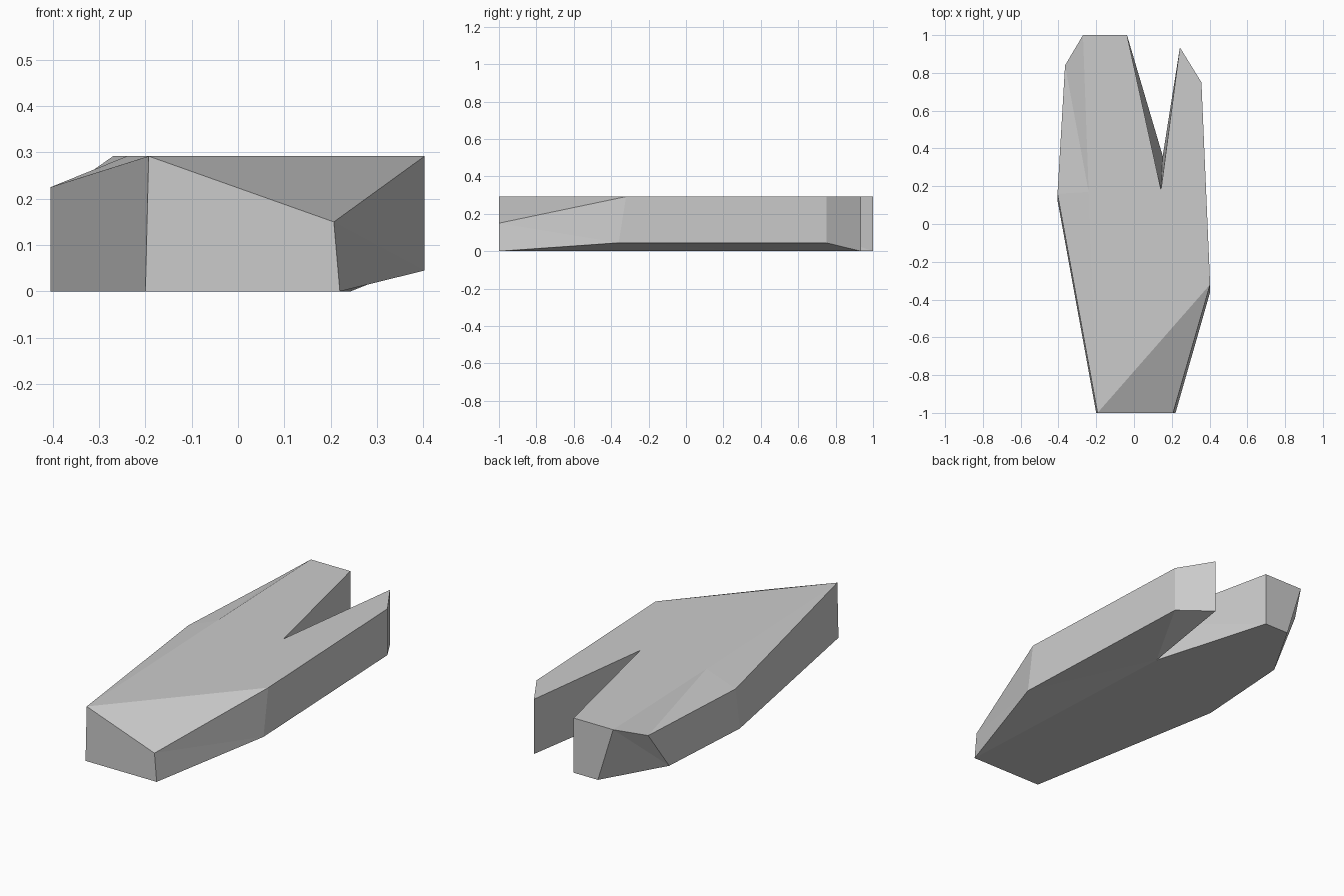
import bpy, bmesh

if "Cube" in bpy.data.objects:
    bpy.data.objects.remove(bpy.data.objects["Cube"])

# Matching upper and lower outlines, counter-clockwise from the front left corner
TOP = [(-0.193, -1, 0.292), (0.207, -1, 0.15), (0.403, -0.32, 0.292),
       (0.357, 0.75, 0.292), (0.243, 0.935, 0.292), (0.143, 0.18, 0.292),
       (-0.037, 1, 0.292), (-0.27, 1, 0.292), (-0.365, 0.84, 0.225),
       (-0.405, 0.16, 0.225)]
BOTTOM = [(-0.2, -1, 0), (0.22, -1, 0), (0.403, -0.36, 0.045),
          (0.357, 0.75, 0.045), (0.243, 0.935, 0), (0.152, 0.36, 0),
          (-0.037, 1, 0), (-0.18, 1, 0), (-0.37, 0.67, 0),
          (-0.405, 0.125, 0)]

bm = bmesh.new()
top = [bm.verts.new(p) for p in TOP]
bottom = [bm.verts.new(p) for p in BOTTOM]
ridge = bm.verts.new((-0.24, 0.17, 0.292))   # inner corner of the left bevel

# Flat upper face, sloped front corner and left bevel
bm.faces.new([top[0], top[2], top[3], top[4], top[5], top[6], top[7], ridge])
bm.faces.new([top[0], top[1], top[2]])
for a, b in ((7, 8), (8, 9), (9, 0)):
    bm.faces.new([top[a], top[b], ridge])

# Underside with the right edge chamfered towards the notch
bm.faces.new([bottom[i] for i in (1, 0, 9, 8, 7, 6, 5)])
for a, b in ((1, 2), (2, 3), (3, 4)):
    bm.faces.new([bottom[b], bottom[a], bottom[5]])

# Side walls
n = len(top)
for i in range(n):
    j = (i + 1) % n
    bm.faces.new([bottom[i], bottom[j], top[i]])
    bm.faces.new([bottom[j], top[j], top[i]])

bmesh.ops.recalc_face_normals(bm, faces=bm.faces[:])
bmesh.ops.triangulate(bm, faces=[f for f in bm.faces if len(f.verts) > 4],
                      ngon_method='EAR_CLIP')
mesh = bpy.data.meshes.new("notched_slab")
bm.to_mesh(mesh)
bm.free()

grey = bpy.data.materials.new("light grey")
grey.diffuse_color = (0.6, 0.6, 0.6, 1)
grey.use_nodes = True
grey.node_tree.nodes["Principled BSDF"].inputs["Base Color"].default_value = grey.diffuse_color
mesh.materials.append(grey)
slab = bpy.data.objects.new("notched_slab", mesh)
bpy.context.collection.objects.link(slab)
